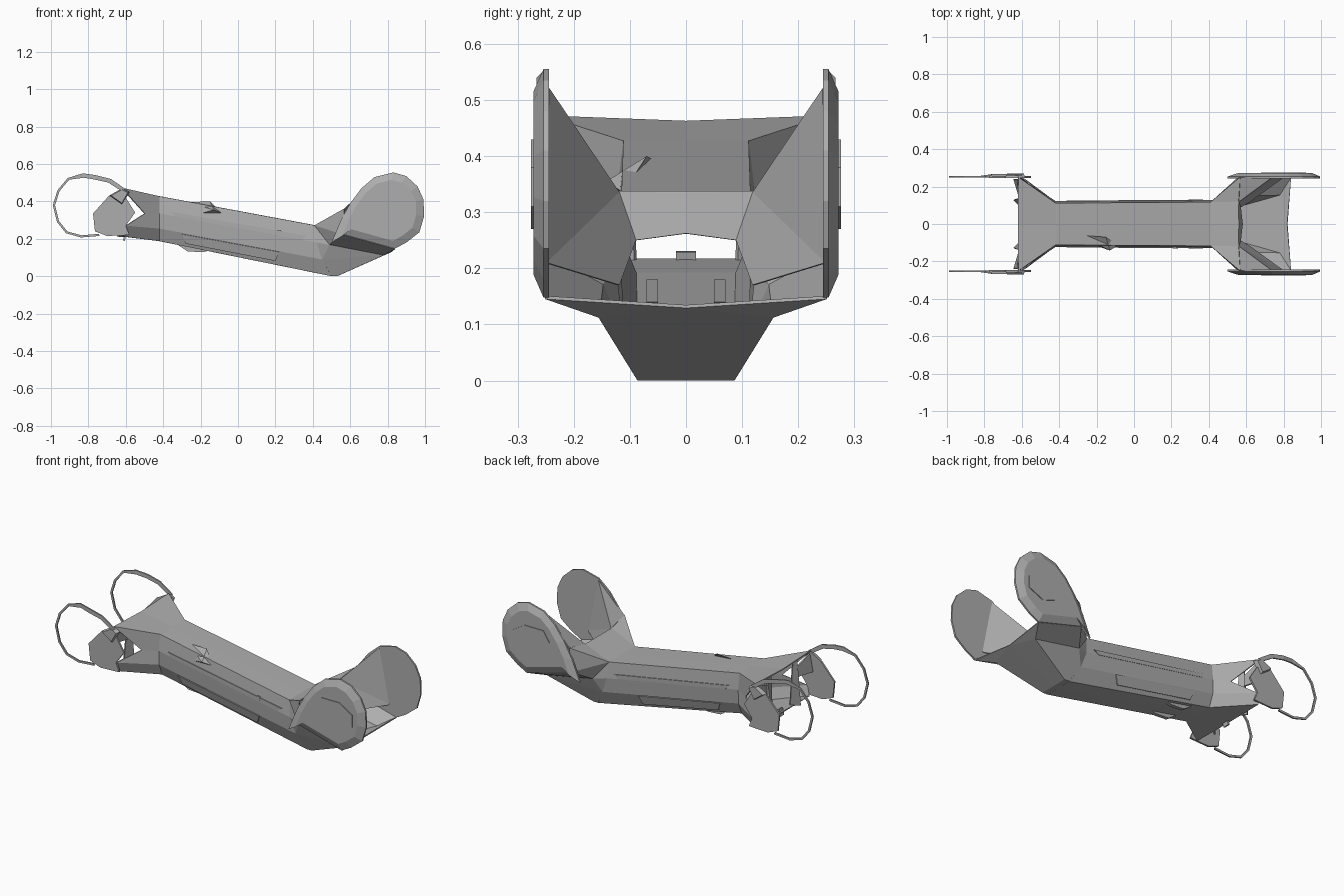
import bpy, bmesh, math
from mathutils import Vector

if "Cube" in bpy.data.objects:
    bpy.data.objects.remove(bpy.data.objects["Cube"])

grey = bpy.data.materials.new("mid_grey")
grey.diffuse_color = (0.42, 0.42, 0.42, 1)
grey.use_nodes = True
grey.node_tree.nodes["Principled BSDF"].inputs["Base Color"].default_value = grey.diffuse_color


def build(name, verts, faces, thick=0.0, mirror=True):
    """Panel mesh, optionally thickened and mirrored left to right."""
    me = bpy.data.meshes.new(name)
    me.from_pydata(verts, [], faces)
    me.materials.append(grey)
    bm = bmesh.new()
    bm.from_mesh(me)
    bmesh.ops.recalc_face_normals(bm, faces=bm.faces)
    bm.to_mesh(me)
    bm.free()
    ob = bpy.data.objects.new(name, me)
    bpy.context.collection.objects.link(ob)
    if thick:
        s = ob.modifiers.new("thickness", 'SOLIDIFY')
        s.thickness = thick
        s.offset = 0
    if mirror:
        m = ob.modifiers.new("mirror", 'MIRROR')
        m.use_axis = (False, True, False)
        m.merge_threshold = 0.002
    return ob


def named(name, pts, faces, thick=0.006):
    """Panel mesh whose faces are written as strings of point names."""
    keys = list(pts)
    return build(name, list(pts.values()),
                 [[keys.index(k) for k in f.split()] for f in faces], thick)


def plate(name, outline, y0, y1, inset=1.0, mirror=True):
    """Upright plate from an x-z outline; the outer face may be shrunk."""
    n = len(outline)
    cx = sum(p[0] for p in outline) / n
    cz = sum(p[1] for p in outline) / n
    v = [(x, y0, z) for x, z in outline]
    v += [(cx + (x - cx) * inset, y1, cz + (z - cz) * inset) for x, z in outline]
    f = [list(range(n)), list(range(n, 2 * n))]
    f += [[i, (i + 1) % n, n + (i + 1) % n, n + i] for i in range(n)]
    return build(name, v, f, 0, mirror)


# Hollow sloping beam, flared at the raised end
rings = [
    [(-.62, 0, .46), (-.62, .25, .47), (-.50, .165, .335), (-.60, .25, .27),
     (-.62, .24, .215), (-.62, 0, .215)],
    [(-.42, 0, .425), (-.42, .11, .425), (-.42, .12, .335), (-.42, .117, .255),
     (-.42, .09, .19), (-.42, 0, .19)],
    [(.41, 0, .27), (.41, .115, .27), (.42, .125, .18), (.45, .115, .09),
     (.50, .085, .003), (.50, 0, .003)],
]
n = len(rings[0])
build("beam_shell", [p for r in rings for p in r],
      [[k * n + i, k * n + i + 1, (k + 1) * n + i + 1, (k + 1) * n + i]
       for k in range(2) for i in range(n - 1)], 0.006)

# Lower end: upturned nose floor, wings and flared shoulders
nose = dict(
    b0=(.50, 0, .003), b1=(.50, .085, .003), b2=(.53, .085, .003), b3=(.53, 0, .003),
    n0=(.82, 0, .132), n1=(.78, .155, .115), n2=(.84, .25, .148),
    l=(.45, .115, .09), m=(.42, .125, .18), w1=(.49, .15, .17), w2=(.56, .25, .225),
    t0=(.41, 0, .27), t1=(.41, .115, .27), e0=(.56, 0, .335), e1=(.56, .12, .335),
    e2=(.57, .25, .36))
named("nose_shell", nose, [
    "b0 b1 b2 b3", "b3 b2 n1 n0", "n0 n1 n2", "b1 l n1 b2", "l m w1", "l w1 n1",
    "w1 n1 n2 w2", "t1 m w1", "t1 w1 w2", "t1 w2 e2", "t0 t1 e1 e0", "t1 e2 e1"])

# Cross panel and slanting inner cheeks behind the end plates
cheek = dict(
    e0=(.56, 0, .335), e1=(.56, .12, .335), e2=(.57, .25, .36), d=(.73, .245, .52),
    r=(.80, .25, .21), k=(.62, .12, .17), c1=(.57, .09, .25), c0=(.58, 0, .262))
named("inner_cheeks", cheek, ["e0 e1 c1 c0", "e1 d e2", "e1 r d", "e1 c1 k r"], 0.004)

# Rounded end plates, slightly domed outwards
end_outline = [(.50, .18), (.55, .30), (.60, .39), (.66, .47), (.73, .53), (.83, .555),
               (.90, .535), (.96, .48), (.992, .41), (.995, .32), (.97, .235),
               (.90, .18), (.84, .148), (.56, .225)]
plate("end_plate", end_outline, .244, .254)
plate("end_plate_dome", end_outline, .254, .272, .8)
plate("end_plate_pad", [(.68, .37), (.72, .43), (.84, .43), (.92, .38), (.92, .31),
                        (.83, .27), (.74, .30)], .272, .276)

# Side tabs at the raised end, with the slanted web joining them
plate("side_tab", [(-.60, .42), (-.69, .43), (-.775, .335), (-.765, .24), (-.70, .215),
                   (-.58, .22), (-.60, .27), (-.55, .34)], .246, .256)
plate("raised_end_corner", [(-.58, .45), (-.62, .47), (-.69, .43), (-.62, .38)],
      .246, .27, .8)

# Thin open hoops around the raised end
path = [(-.60, .465), (-.68, .52), (-.76, .54), (-.83, .55), (-.91, .525), (-.965, .46),
        (-.990, .38), (-.968, .29), (-.92, .23), (-.84, .207), (-.74, .215)]
hv, hf = [], []
for i, (x, z) in enumerate(path):
    inward = (Vector((-.79, .375)) - Vector((x, z))).normalized()
    w = .024 if i < 4 else .012
    y = .262 if i < 3 else .252
    for dy in (-.004, .004):
        hv += [(x, y + dy, z), (x + inward.x * w, y + dy, z + inward.y * w)]
for i in range(len(path) - 1):
    a, b = 4 * i, 4 * i + 4
    hf += [[a + p, a + q, b + q, b + p] for p, q in ((0, 1), (1, 3), (3, 2), (2, 0))]
build("end_hoop", hv, hf)

# Posts and lintels framing the raised opening
for name, pts in {
    "frame_post": [(-.61, .10, .46), (-.61, .14, .465), (-.64, .13, .21), (-.60, .09, .21)],
    "frame_brace": [(-.61, .14, .42), (-.62, .24, .46), (-.64, .24, .36), (-.61, .14, .36)],
    "frame_foot": [(-.60, 0, .23), (-.60, .018, .23), (-.61, .018, .19), (-.61, 0, .19)],
}.items():
    build(name, pts, [[0, 1, 2, 3]], .01)

# Long raised panel on each beam flank
build("flank_panel", [(-.36, .122, .345), (.37, .127, .215), (.34, .127, .195),
                      (-.34, .122, .32)], [[0, 1, 2, 3]], .006)
build("lower_flank_panel", [(-.30, .118, .225), (.22, .121, .13), (.20, .106, .082),
                            (-.28, .104, .175)], [[0, 1, 2, 3]], .005)

# Small bracket, knob and underside lug
build("top_bracket", [(-.28, -.06, .395), (-.13, -.142, .355), (-.08, -.112, .335),
                      (-.20, -.116, .335), (-.15, -.07, .40)],
      [[0, 1, 4], [1, 2, 4], [0, 3, 1], [1, 3, 2], [0, 4, 2, 3]], 0, False)
plate("flank_knob", [(.22 + .015 * math.cos(a * math.pi / 3),
                      .235 + .015 * math.sin(a * math.pi / 3)) for a in range(6)],
      -.115, -.132, 1.0, False)
plate("underside_lug", [(-.34, .18), (-.27, .133), (-.19, .128), (-.14, .14)],
      -.07, -.05, 1.0, True)
